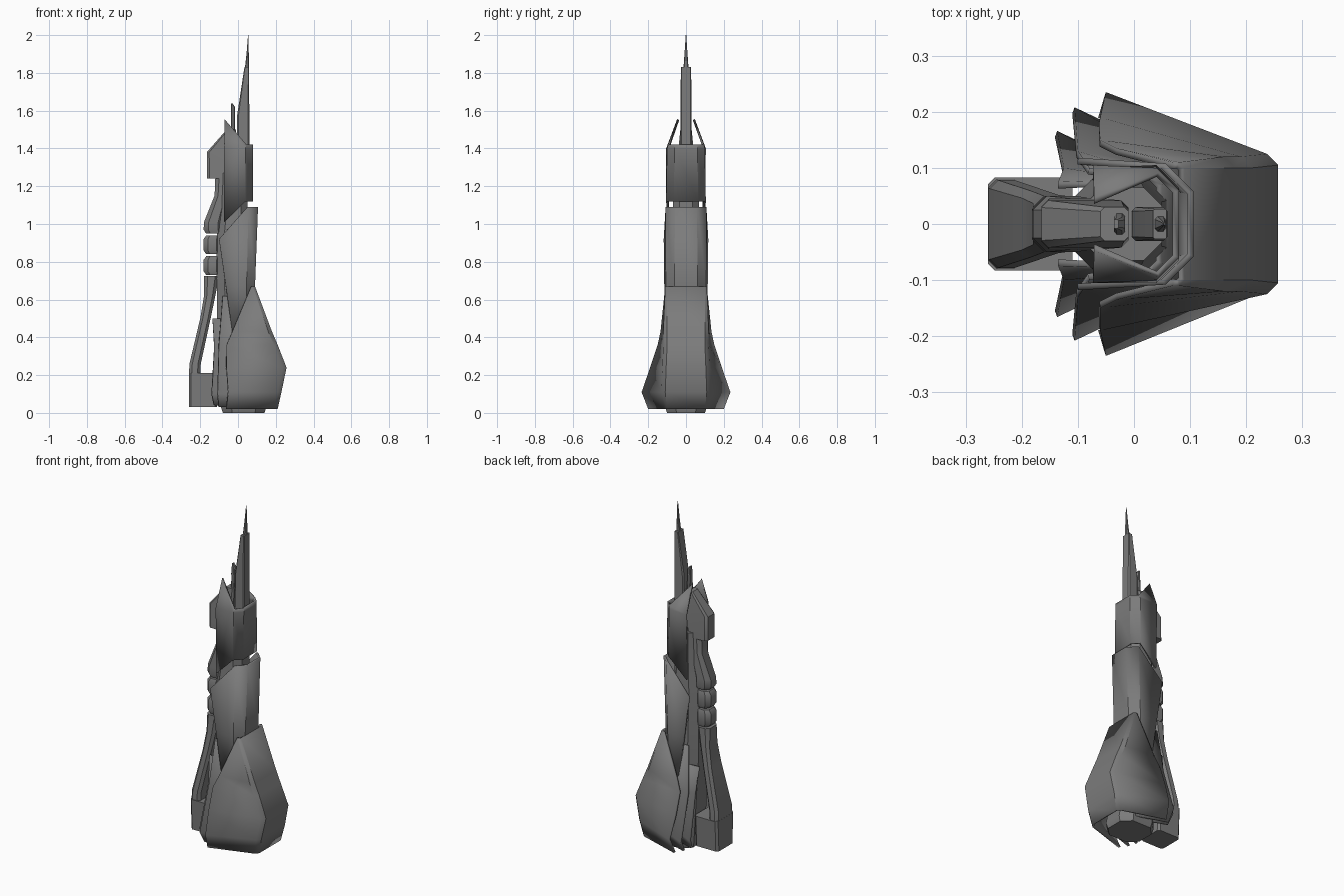
import bpy
import math

cube = bpy.data.objects.get("Cube")
if cube:
    bpy.data.objects.remove(cube, do_unlink=True)

grey = bpy.data.materials.new("dark_grey_metal")
grey.use_nodes = True
tone = (.2, .2, .2, 1)
grey.diffuse_color = tone
bsdf = next(node for node in grey.node_tree.nodes if node.type == "BSDF_PRINCIPLED")
bsdf.inputs["Base Color"].default_value = tone


def make(name, verts, faces):
    mesh = bpy.data.meshes.new(name)
    mesh.from_pydata(verts, [], faces)
    mesh.materials.append(grey)
    part = bpy.data.objects.new(name, mesh)
    bpy.context.collection.objects.link(part)
    bpy.ops.object.select_all(action="DESELECT")
    part.select_set(True)
    bpy.context.view_layer.objects.active = part
    bpy.ops.object.shade_smooth_by_angle(angle=math.radians(35))
    return part


def rim(z, rear, flare, nose, side, bevel=.02, lift=0):
    """Half outline of an armour sheet, from its rear edge to its bevelled nose."""
    return [(rear, flare, z), (nose - bevel, side, z + lift), (nose, side - bevel, z + lift)]


def shell(name, *rims):
    """Armour sheet open towards the rear (-x), mirrored in y and thickened inwards."""
    rows = [half + [(x, -y, z) for x, y, z in reversed(half)] for half in rims]
    verts = sum(rows, [])
    count = len(rows[0])
    faces = []
    for start in range(0, len(verts) - count, count):
        for low in range(start, start + count - 1):
            high = low + count
            faces.append((low, high, high + 1, low + 1))
    sheet = make(name, verts, faces)
    thickness = sheet.modifiers.new("thickness", "SOLIDIFY")
    thickness.thickness = .012
    thickness.offset = -1


def section(z, back, front, half, cut=.25):
    """Chamfered rectangle; the chamfer is a share of the shorter side."""
    chamfer = cut * min(front - back, 2 * half)
    middle = (back + front) / 2
    long_x, long_y = (front - back) / 2, half
    short_x, short_y = long_x - chamfer, long_y - chamfer
    quarter = [(long_x, short_y), (short_x, long_y)]
    outline = (quarter + [(-x, y) for x, y in reversed(quarter)]
               + [(-x, -y) for x, y in quarter] + [(x, -y) for x, y in reversed(quarter)])
    return [(middle + x, y, z) for x, y in outline]


def column(name, *sections):
    """Closed solid lofted upwards through the sections."""
    verts = sum(sections, [])
    count = len(sections[0])
    faces = [tuple(reversed(range(count))), tuple(range(len(verts) - count, len(verts)))]
    for start in range(0, len(verts) - count, count):
        for step in range(count):
            low, following = start + step, start + (step + 1) % count
            faces.append((low, following, following + count, low + count))
    make(name, verts, faces)


# Flared outer skirt
shell("outer_skirt",
      rim(z=.02, rear=-.06, flare=.2, nose=.21, side=.12),
      rim(z=.11, rear=-.05, flare=.235, nose=.23, side=.13),
      rim(z=.24, rear=-.06, flare=.19, nose=.257, side=.125),
      rim(z=.36, rear=-.06, flare=.15, nose=.21, side=.12),
      rim(z=.43, rear=-.03, flare=.135, nose=.18, side=.12),
      rim(z=.67, rear=.07, flare=.11, nose=.09, side=.11, bevel=.01))

# Nested rear skirt plates
shell("middle_skirt",
      rim(z=.03, rear=-.1, flare=.17, nose=.1, side=.11),
      rim(z=.1, rear=-.106, flare=.208, nose=.1, side=.12),
      rim(z=.36, rear=-.1, flare=.13, nose=.1, side=.1),
      rim(z=.62, rear=-.08, flare=.1, nose=.05, side=.09))
shell("inner_skirt",
      rim(z=.04, rear=-.125, flare=.135, nose=.02, side=.09),
      rim(z=.1, rear=-.137, flare=.166, nose=.02, side=.1),
      rim(z=.35, rear=-.125, flare=.1, nose=.02, side=.09),
      rim(z=.5, rear=-.135, flare=.075, nose=.02, side=.08))

# Middle sleeve, with its sloping rear edge and cut top
shell("middle_sleeve",
      rim(z=.43, rear=-.03, flare=.113, nose=.08, side=.106, bevel=.04),
      rim(z=.67, rear=-.064, flare=.115, nose=.09, side=.107, bevel=.045),
      rim(z=.92, rear=-.1, flare=.118, nose=.106, side=.108, bevel=.05, lift=.17))

# Upper sleeve, ending in two spikes that lean together
shell("upper_sleeve",
      rim(z=1.01, rear=-.073, flare=.1, nose=.08, side=.105, bevel=.04, lift=.11),
      rim(z=1.4, rear=-.073, flare=.105, nose=.08, side=.1, bevel=.04),
      rim(z=1.555, rear=-.071, flare=.047, nose=.08, side=.095, bevel=.035, lift=-.135))

# Inner core and neck
column("core",
       section(z=0, back=-.08, front=.14, half=.1),
       section(z=.03, back=-.09, front=.15, half=.11),
       section(z=.5, back=-.11, front=.06, half=.085),
       section(z=.92, back=-.115, front=.05, half=.08),
       section(z=1.02, back=-.1, front=.05, half=.07),
       section(z=1.27, back=-.09, front=.05, half=.065))

# Rear foot and sloping strut
column("rear_foot",
       section(z=.03, back=-.26, front=-.11, half=.075, cut=.08),
       section(z=.21, back=-.26, front=-.11, half=.083, cut=.08))
column("rear_strut",
       section(z=.19, back=-.26, front=-.2, half=.08),
       section(z=.26, back=-.257, front=-.197, half=.078),
       section(z=.5, back=-.2, front=-.145, half=.06),
       section(z=.62, back=-.18, front=-.12, half=.052),
       section(z=.725, back=-.18, front=-.1, half=.05))

# Flexible joint of two bulging rings
for name, base in (("lower_joint_ring", .73), ("upper_joint_ring", .84)):
    narrow = dict(back=-.168, front=-.09, half=.043)
    wide = dict(back=-.182, front=-.09, half=.05)
    column(name, section(z=base, **narrow), section(z=base + .02, **wide),
           section(z=base + .08, **wide), section(z=base + .1, **narrow))

column("rear_upper_strut",
       section(z=.95, back=-.17, front=-.08, half=.045),
       section(z=.97, back=-.182, front=-.08, half=.05),
       section(z=1.01, back=-.18, front=-.08, half=.05),
       section(z=1.15, back=-.124, front=-.05, half=.045),
       section(z=1.25, back=-.12, front=-.04, half=.045))

# Head block and sight fin behind the barrel
column("head_block",
       section(z=1.24, back=-.165, front=-.04, half=.045, cut=.15),
       section(z=1.38, back=-.165, front=-.01, half=.042, cut=.15),
       section(z=1.5, back=-.06, front=-.01, half=.03, cut=.15))
column("sight_fin",
       section(z=1.48, back=-.036, front=-.016, half=.02),
       section(z=1.62, back=-.036, front=-.016, half=.012),
       section(z=1.637, back=-.036, front=-.028, half=.008))

# Barrel and needle
column("barrel",
       section(z=1.2, back=-.005, front=.06, half=.03, cut=.12),
       section(z=1.58, back=-.004, front=.06, half=.03, cut=.12),
       section(z=1.83, back=.034, front=.058, half=.027, cut=.12))
column("needle",
       section(z=1.82, back=.036, front=.058, half=.014),
       section(z=1.9, back=.045, front=.057, half=.008),
       section(z=2, back=.053, front=.056, half=.0015))
